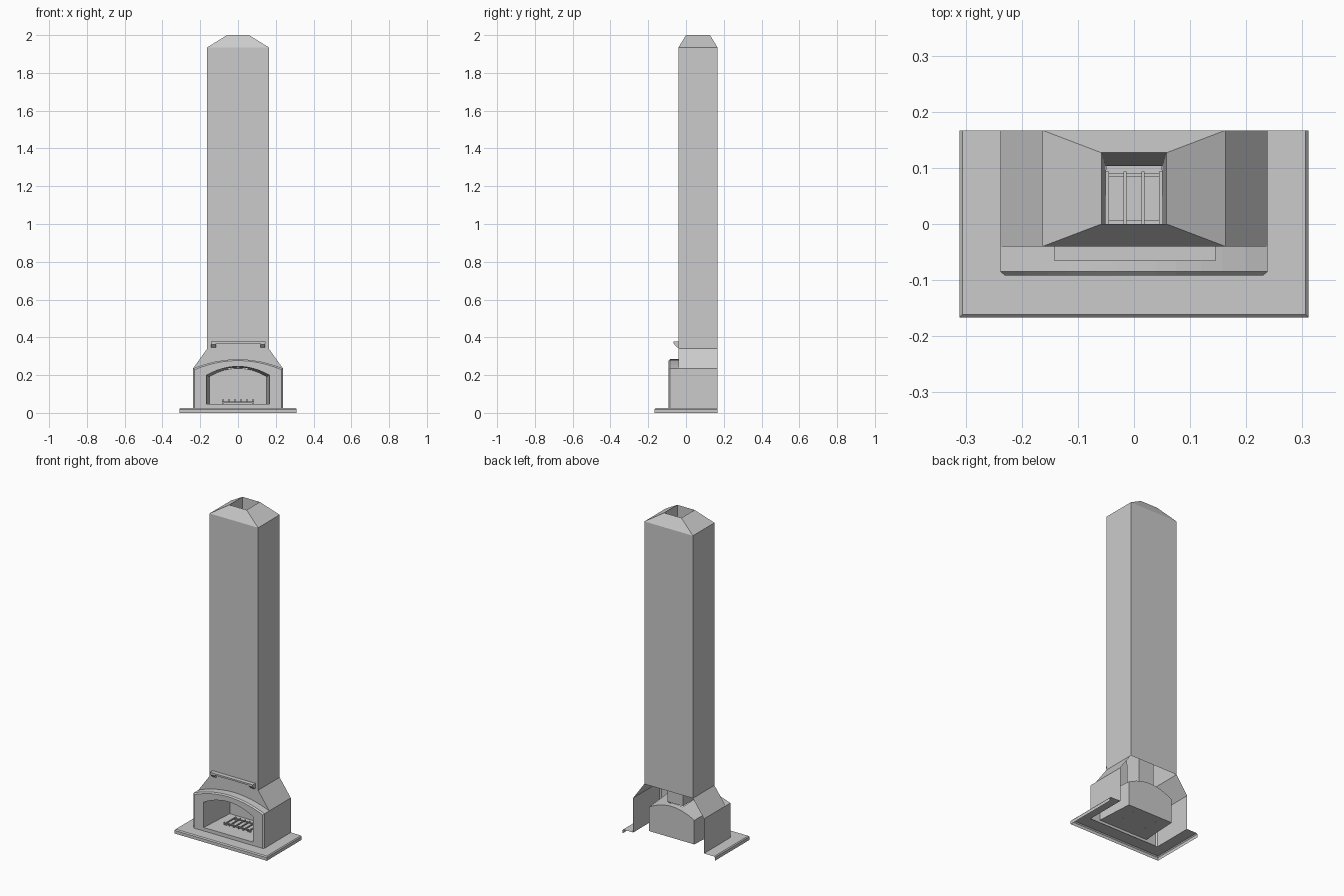
import bpy
from mathutils import Vector

if "Cube" in bpy.data.objects:
    bpy.data.objects.remove(bpy.data.objects["Cube"])

BACK = 0.167


def mesh(name, verts, faces):
    me = bpy.data.meshes.new(name)
    me.from_pydata(verts, [], faces)
    me.update()
    ob = bpy.data.objects.new(name, me)
    bpy.context.collection.objects.link(ob)
    return ob


def loft(name, rings, closed=True, cap_end=False, skip=lambda r, i: False):
    """Skin a list of equal-length point rings."""
    n = len(rings[0])
    verts = [p for ring in rings for p in ring]
    faces = []
    for r in range(len(rings) - 1):
        for i in range(n if closed else n - 1):
            if not skip(r, i):
                j = (i + 1) % n
                faces.append((r * n + i, r * n + j, (r + 1) * n + j, (r + 1) * n + i))
    if cap_end:
        faces.append(tuple(range((len(rings) - 1) * n, len(rings) * n)))
    return mesh(name, verts, faces)


def box(name, x0, x1, y0, y1, z0, z1):
    rings = [[(x0, y0, z), (x1, y0, z), (x1, y1, z), (x0, y1, z)] for z in (z0, z1)]
    ob = loft(name, rings, cap_end=True)
    bm_faces = [tuple(p.vertices) for p in ob.data.polygons] + [(3, 2, 1, 0)]
    verts = [v.co.copy() for v in ob.data.vertices]
    ob.data.clear_geometry()
    ob.data.from_pydata(verts, [], bm_faces)
    return ob


# Arch outline: bottom-left, up, over the curve, bottom-right
HALF = [0, 0.16, 0.32, 0.5, 0.66, 0.83, 1]
T = [-t for t in reversed(HALF[1:])] + HALF


def arch(w, base, side, peak, y):
    curve = [(w * t, y, side + (peak - side) * (1 - t * t)) for t in T]
    return [(-w, y, base)] + curve + [(w, y, base)]


# Hearth: open-backed shell with a chamfered lip
def u_path(x, y, z):
    return [(-x, BACK, z), (-x, y, z), (x, y, z), (x, BACK, z)]


loft("hearth_slab", [u_path(0.311, -0.167, 0), u_path(0.311, -0.167, 0.019),
                     u_path(0.306, -0.161, 0.025), u_path(0.238, -0.085, 0.025)], closed=False)

# Arched surround: projecting sides, chamfer, front face
outer = arch(0.238, 0.025, 0.235, 0.284, -0.04)
loft("arched_surround_sides", [outer,
                               arch(0.238, 0.025, 0.235, 0.284, -0.085),
                               arch(0.23, 0.025, 0.229, 0.277, -0.092)], closed=False)
loft("arched_surround_front", [arch(0.23, 0.025, 0.229, 0.277, -0.092),
                               arch(0.166, 0.046, 0.2, 0.246, -0.092)])

# Firebox: tapering arched tunnel with a flue hole in its roof
fire_rings = []
for y in (-0.092, 0.0, 0.103, 0.138):
    k = (y + 0.092) / 0.23
    fire_rings.append(arch(0.166 - 0.014 * k, 0.046, 0.2 - 0.008 * k, 0.246 - 0.01 * k, y))
loft("firebox", fire_rings, cap_end=True,
     skip=lambda r, i: r == 1 and 5 <= i <= 8)

# Body sides and sloping shoulders, open at the back
for s, label in ((-1, "left"), (1, "right")):
    prof = [(0.238, 0.025), (0.238, 0.235), (0.163, 0.34)]
    loft("body_side_" + label, [[(s * x, y, z) for x, z in prof] for y in (-0.04, BACK)],
         closed=False)

# Body front above the arch
over = []
for x, y, z in outer[1:-1]:
    over.append((x * 0.163 / 0.238, -0.04, 0.34))
loft("body_front", [outer[1:-1], over], closed=False)


# Chimney stack, tapered cap and inner flue
def rect(x, y0, y1, z):
    return [(-x, y0, z), (x, y0, z), (x, y1, z), (-x, y1, z)]


loft("chimney", [rect(0.163, -0.04, BACK, 0.34), rect(0.163, -0.04, BACK, 1.935),
                 rect(0.058, 0.0, 0.127, 2.0), rect(0.051, 0.0, 0.103, 0.238)])

# Mantel shelf with wedge brackets
box("mantel_shelf", -0.142, 0.145, -0.066, -0.04, 0.368, 0.378)
for cx in (-0.129, 0.131):
    prof = [(-0.04, 0.345), (-0.046, 0.345), (-0.062, 0.362), (-0.062, 0.368), (-0.04, 0.368)]
    ob = loft("shelf_bracket", [[(cx + d, y, z) for y, z in prof] for d in (-0.013, 0.013)],
              cap_end=True)
    faces = [tuple(p.vertices) for p in ob.data.polygons] + [(4, 3, 2, 1, 0)]
    verts = [v.co.copy() for v in ob.data.vertices]
    ob.data.clear_geometry()
    ob.data.from_pydata(verts, [], faces)

# Fire grate: bars with upturned ends, cross rails, legs
for i in range(6):
    x = -0.08 + 0.032 * i
    box("grate_bar", x - 0.003, x + 0.003, -0.02, 0.094, 0.058, 0.064)
    box("grate_bar_tip", x - 0.003, x + 0.003, -0.02, -0.014, 0.064, 0.074)
for y in (0.0, 0.085):
    box("grate_rail", -0.086, 0.086, y, y + 0.006, 0.053, 0.059)
    for x in (-0.08, 0.08):
        box("grate_leg", x - 0.003, x + 0.003, y, y + 0.006, 0.044, 0.053)
